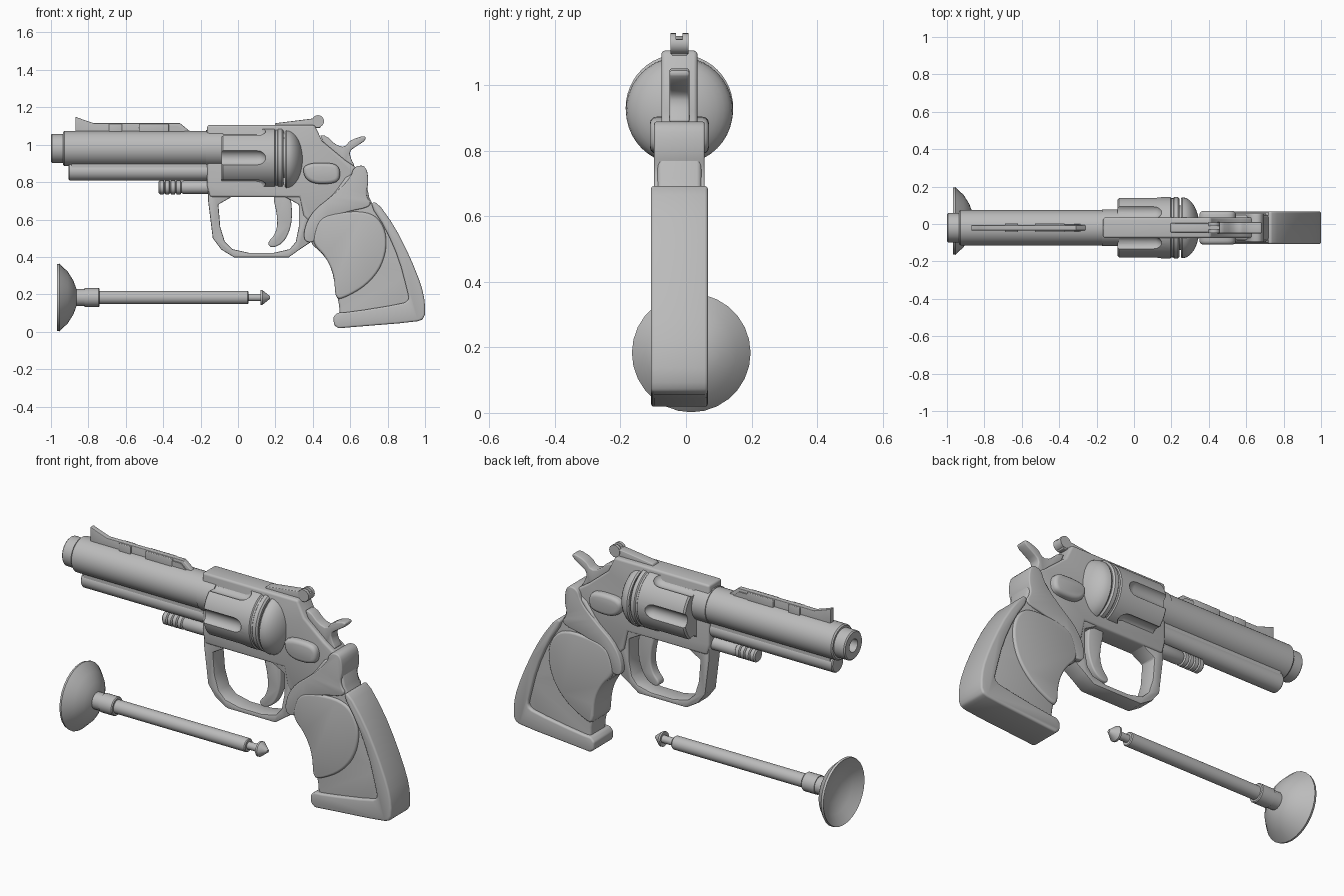
import bpy, bmesh
from math import sin, cos, pi, radians
from mathutils import Vector

cube = bpy.data.objects.get("Cube")
if cube:
    bpy.data.objects.remove(cube, do_unlink=True)

GUN_Y = -0.02      # centre plane of the toy
BORE_Z = 0.98      # barrel axis height
DRUM_Z = 0.93      # drum axis height
parts = []

grey = bpy.data.materials.new("plain_grey")
grey.use_nodes = True
colour = (0.5, 0.5, 0.5, 1)
grey.diffuse_color = colour
for node in grey.node_tree.nodes:
    if node.type == 'BSDF_PRINCIPLED':
        node.inputs["Base Color"].default_value = colour


def finish(name, bm):
    """Turn a bmesh into a named object."""
    bmesh.ops.recalc_face_normals(bm, faces=bm.faces[:])
    mesh = bpy.data.meshes.new(name)
    bm.to_mesh(mesh)
    bm.free()
    obj = bpy.data.objects.new(name, mesh)
    bpy.context.collection.objects.link(obj)
    mesh.materials.append(grey)
    parts.append(obj)
    return obj


def apply(obj, mod):
    bpy.context.view_layer.objects.active = obj
    bpy.ops.object.modifier_apply(modifier=mod.name)


def bevel(obj, width, segments=3):
    mod = obj.modifiers.new("Bevel", 'BEVEL')
    mod.width = width
    mod.segments = segments
    mod.limit_method = 'ANGLE'
    mod.angle_limit = radians(40)
    apply(obj, mod)


def cut(obj, cutter):
    """Subtract a cutter and throw it away."""
    mod = obj.modifiers.new("Cut", 'BOOLEAN')
    mod.operation = 'DIFFERENCE'
    mod.solver = 'EXACT'
    mod.object = cutter
    apply(obj, mod)
    parts.remove(cutter)
    bpy.data.objects.remove(cutter, do_unlink=True)


def soften(points, rounds):
    """Round an outline by cutting its corners."""
    pts = [Vector(p) for p in points]
    for _ in range(rounds):
        cutted = []
        for a, b in zip(pts, pts[1:] + pts[:1]):
            cutted += [a.lerp(b, 0.25), a.lerp(b, 0.75)]
        pts = cutted
    return pts


def prism(name, points, half, rounds=0, edge=0.0):
    """Side outline (x, z) extruded both ways from the centre plane."""
    bm = bmesh.new()
    face = bm.faces.new([bm.verts.new((p[0], GUN_Y - half, p[1]))
                         for p in soften(points, rounds)])
    grown = bmesh.ops.extrude_face_region(bm, geom=[face])
    top = [v for v in grown["geom"] if isinstance(v, bmesh.types.BMVert)]
    bmesh.ops.translate(bm, verts=top, vec=(0, 2 * half, 0))
    obj = finish(name, bm)
    if edge:
        bevel(obj, edge)
    return obj


def box(name, x0, x1, z0, z1, half, edge=0.0):
    return prism(name, [(x0, z0), (x1, z0), (x1, z1), (x0, z1)], half, 0, edge)


def lathe(name, profile, y, z, sides=32):
    """Profile of (x, radius) spun about an axis along x."""
    bm = bmesh.new()
    rings = []
    for x, r in profile:
        if r == 0:
            rings.append([bm.verts.new((x, y, z))] * sides)
        else:
            rings.append([bm.verts.new((x, y + r * cos(2 * pi * i / sides),
                                        z + r * sin(2 * pi * i / sides)))
                          for i in range(sides)])
    for a, b in zip(rings, rings[1:]):
        for i in range(sides):
            j = (i + 1) % sides
            corners = list(dict.fromkeys((a[i], a[j], b[j], b[i])))
            if len(corners) > 2:
                bm.faces.new(corners)
    return finish(name, bm)


# Barrel with hollow muzzle, collar and the rods beneath
lathe("barrel", [(-.9, 0), (-.9, .035), (-1, .035), (-1, .072), (-.994, .078),
                 (-.935, .078), (-.935, .088), (-.928, .094), (-.08, .094),
                 (-.08, 0)], GUN_Y, BORE_Z, 40)
lathe("barrel_collar", [(-.17, 0), (-.17, .098), (-.08, .098), (-.08, 0)],
      GUN_Y, BORE_Z, 40)
lathe("under_barrel_rod", [(-.905, 0), (-.905, .045), (-.9, .05), (-.13, .05),
                           (-.13, 0)], GUN_Y, .858)
box("under_barrel_web", -.89, -.13, .84, .95, .045)
ribbed = [(-.425, 0), (-.425, .03)]
for k in range(4):
    x = -.418 + k * .03
    ribbed += [(x, .037), (x + .02, .037), (x + .025, .03)]
lathe("ejector_rod", ribbed + [(-.29, .036), (-.13, .036), (-.13, 0)],
      GUN_Y, .772, 24)

# Sight rib and front blade on top of the barrel
prism("sight_rib", [(-.87, 1.05), (-.87, 1.15), (-.83, 1.135), (-.77, 1.115),
                    (-.31, 1.115), (-.255, 1.07), (-.255, 1.05)], .014, 0, .003)
for x0, x1 in [(-.69, -.62), (-.53, -.37)]:
    box("rib_block", x0, x1, 1.05, 1.112, .024, .004)
prism("rib_tail", [(-.37, 1.05), (-.37, 1.1), (-.32, 1.1), (-.26, 1.05)], .02)

# Frame and trigger guard
prism("frame", [(-.165, 1.105), (.41, 1.105), (.45, 1.02), (.57, .92),
                (.63, .88), (.68, .80), (.6, .65), (.42, .55), (.35, .62),
                (.33, .72), (-.15, .72), (-.165, .78)], .055, 0, .012)
guard = prism("trigger_guard", [(-.16, .8), (-.16, .7), (-.135, .5), (-.09, .44),
                                (-.02, .397), (.27, .397), (.33, .44),
                                (.42, .5), (.42, .8)], .048)
cut(guard, prism("guard_cutter", [(-.11, .74), (.325, .74), (.325, .5),
                                  (.26, .422), (-.01, .422), (-.09, .5)],
                 .2, 1))
bevel(guard, .006, 2)
prism("trigger", [(.18, .75), (.275, .75), (.29, .66), (.285, .56), (.245, .475),
                  (.18, .445), (.155, .475), (.2, .52), (.215, .6)],
      .026, 2, .008)

# Fluted drum and the domed plate behind it
drum = lathe("drum", [(-.088, 0), (-.088, .155), (-.08, .164), (.195, .164),
                      (.2, .158), (.21, .158), (.215, .164), (.235, .164),
                      (.243, .155), (.243, 0)], GUN_Y, DRUM_Z, 48)
for k in range(6):
    a = pi / 3 * k
    flute = [(-.2, 0), (-.2, .042)]
    flute += [(.1 + .05 * sin(t * pi / 8), .042 * cos(t * pi / 8))
              for t in range(4)] + [(.15, 0)]
    cut(drum, lathe("flute_cutter", flute, GUN_Y + .175 * cos(a),
                    DRUM_Z + .175 * sin(a), 20))
lathe("drum_axle", [(.22, 0), (.22, .12), (.27, .12), (.27, 0)], GUN_Y, DRUM_Z)
dome = [(.25, 0), (.25, .158)]
dome += [(.258 + .092 * sin(t * pi / 16), .163 * cos(t * pi / 16))
         for t in range(8)] + [(.35, 0)]
lathe("recoil_dome", dome, GUN_Y, .922, 40)

# Thumb latch on both sides
prism("thumb_latch", [(.35, .9), (.5, .905), (.545, .88), (.545, .81),
                      (.5, .79), (.4, .79), (.35, .83)], .09, 2, .02)

# Hammer and rear sight
prism("hammer", [(.43, 1.05), (.47, 1.05), (.52, 1.0), (.57, .985), (.6, 1.025),
                 (.68, 1.05), (.685, 1.025), (.63, .99), (.595, .965),
                 (.605, .92), (.63, .88), (.54, .88)], .03, 1, .008)
prism("rear_sight_arm", [(.19, 1.09), (.2, 1.115), (.4, 1.14), (.44, 1.13),
                         (.44, 1.09)], .025, 0, .004)
sight = prism("rear_sight", [(.428 + .032 * cos(k * pi / 10),
                              1.126 + .032 * sin(k * pi / 10))
                             for k in range(20)], .027)
cut(sight, box("notch_cutter", .3, .5, 1.138, 1.2, .01))

# Grip: recessed core, upper tang, raised palm panel, thick back and base
prism("grip_core", [(.6, .86), (.68, .82), (.71, .68), (.84, .52), (.92, .36),
                    (.96, .2), (.94, .06), (.54, .05), (.545, .12), (.525, .22),
                    (.5, .34), (.46, .41), (.38, .48), (.37, .6), (.5, .72)],
      .068, 1, .015)
prism("grip_tang", [(.62, .885), (.685, .89), (.7, .8), (.68, .73), (.725, .67),
                    (.57, .64), (.46, .59), (.41, .47), (.34, .49), (.38, .63),
                    (.52, .74), (.6, .82)], .077, 2, .02)
prism("palm_panel", [(.41, .54), (.44, .61), (.53, .638), (.69, .645),
                     (.77, .59), (.8, .48), (.77, .35), (.69, .25), (.58, .185),
                     (.52, .17), (.515, .3), (.47, .4), (.4, .47)],
      .081, 2, .012)
prism("grip_back_and_base", [(.705, .68), (.74, .7), (.84, .56), (.92, .4),
                             (.98, .25), (1, .16), (1, .07), (.95, .052),
                             (.6, .024), (.515, .016), (.508, .1), (.6, .105),
                             (.88, .15), (.915, .17), (.905, .22), (.86, .39),
                             (.79, .55)], .087, 1, .022)

# Suction dart lying below the barrel
DART = (.016, .183)
lathe("suction_cup", [(-.86, 0), (-.865, .05), (-.88, .09), (-.91, .138),
                      (-.955, .181), (-.967, .178), (-.93, .125), (-.905, .07),
                      (-.897, 0)], *DART, 28)
lathe("dart_socket", [(-.88, 0), (-.88, .045), (-.82, .046), (-.82, .05),
                      (-.745, .05), (-.74, .046), (-.74, 0)], *DART, 24)
lathe("dart_shaft", [(-.76, 0), (-.76, .036), (.05, .036), (.055, .032),
                     (.055, 0)], *DART, 24)
lathe("dart_tip", [(.04, 0), (.04, .02), (.125, .02), (.12, .04), (.13, .04),
                   (.17, .008), (.17, 0)], *DART, 20)

# Smooth shading with crisp corners
bpy.ops.object.select_all(action='DESELECT')
for obj in parts:
    obj.select_set(True)
bpy.context.view_layer.objects.active = parts[0]
bpy.ops.object.shade_smooth_by_angle(angle=radians(35))
